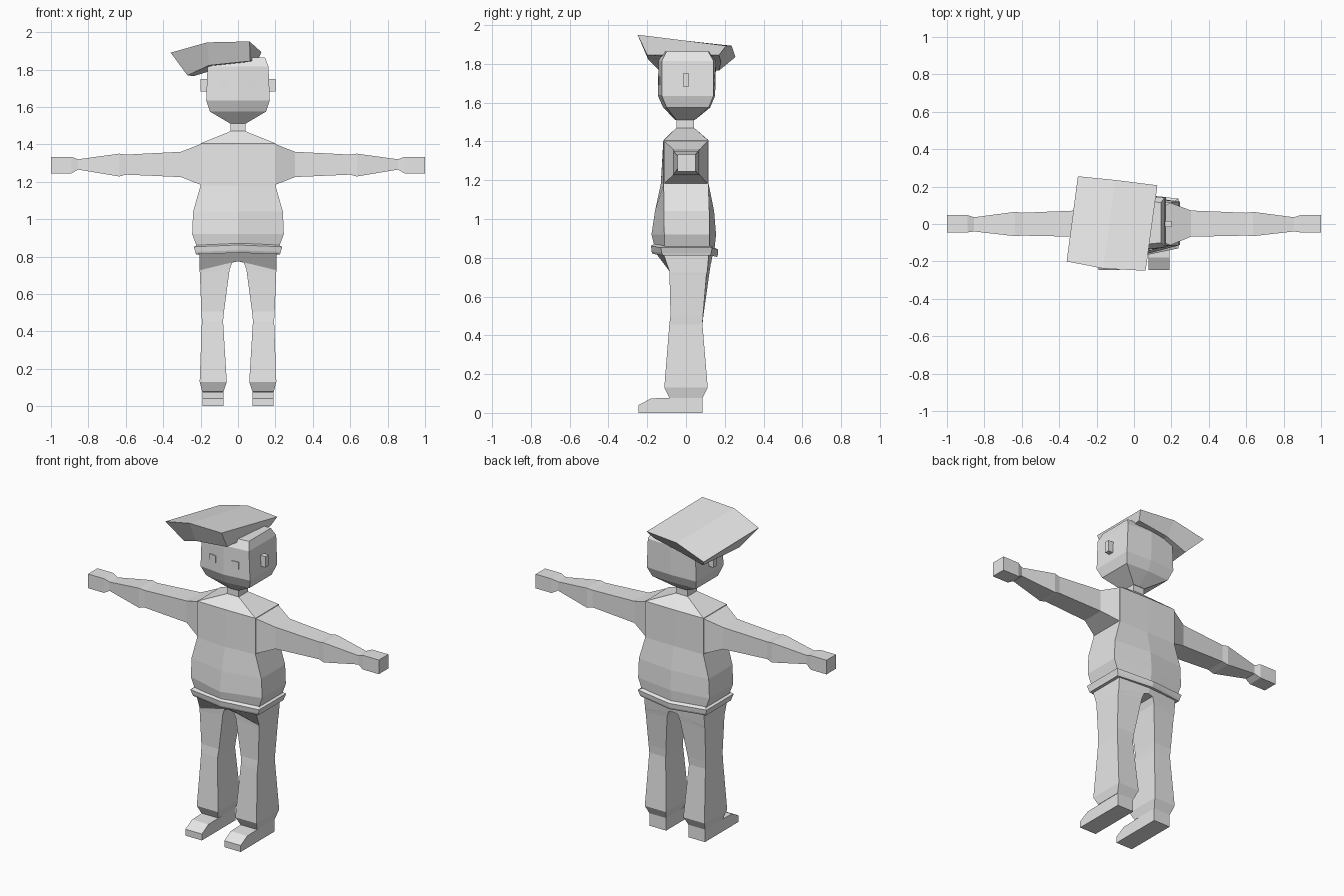
import bpy, bmesh

gray = bpy.data.materials.new("plain_gray")
gray.diffuse_color = (0.8, 0.8, 0.8, 1)


def loft(name, rings, mirror=False):
    """Skin a list of point rings, cap both ends, optionally mirror in x."""
    bm = bmesh.new()
    loops = [[bm.verts.new(p) for p in r] for r in rings]
    n = len(rings[0])
    for a, b in zip(loops, loops[1:]):
        for i in range(n):
            j = (i + 1) % n
            bm.faces.new((a[i], a[j], b[j], b[i]))
    bm.faces.new(loops[0])
    bm.faces.new(loops[-1])
    bmesh.ops.recalc_face_normals(bm, faces=bm.faces)
    me = bpy.data.meshes.new(name)
    bm.to_mesh(me)
    bm.free()
    me.materials.append(gray)
    ob = bpy.data.objects.new(name, me)
    bpy.context.collection.objects.link(ob)
    if mirror:
        ob.modifiers.new("mirror", 'MIRROR').use_mirror_merge = False
    return ob


def hexa(z, w, yf, yb, cf, cb, dz=0.0):
    """Six-sided ring: four corners plus bulging front and back centres."""
    return [(-w, yf, z), (0, cf, z + dz), (w, yf, z),
            (w, yb, z), (0, cb, z - dz), (-w, yb, z)]


def box(name, x0, x1, y0, y1, z0, z1, mirror=False):
    return loft(name, [[(x0, y0, z), (x1, y0, z), (x1, y1, z), (x0, y1, z)]
                       for z in (z0, z1)], mirror)


# Shirt body with shoulders and neck
loft("torso", [
    hexa(0.84, 0.215, -0.11, 0.12, -0.16, 0.145, 0.01),
    hexa(0.92, 0.245, -0.112, 0.12, -0.178, 0.155),
    hexa(1.04, 0.24, -0.114, 0.12, -0.16, 0.145),
    hexa(1.18, 0.2, -0.115, 0.115, -0.13, 0.117),
    hexa(1.405, 0.2, -0.115, 0.115, -0.117, 0.117),
    hexa(1.47, 0.04, -0.05, 0.042, -0.05, 0.042),
    hexa(1.52, 0.04, -0.05, 0.042, -0.05, 0.042)])

# Flared shirt hem
loft("shirt_hem", [
    hexa(0.812, 0.225, -0.12, 0.125, -0.172, 0.16, 0.008),
    hexa(0.825, 0.228, -0.125, 0.13, -0.178, 0.165, 0.008),
    hexa(0.852, 0.237, -0.13, 0.135, -0.18, 0.165, 0.01),
    hexa(0.862, 0.215, -0.112, 0.122, -0.162, 0.148, 0.01)])

# Arms: x, bottom z, top z, front y, back y
arm = [(0.19, 1.18, 1.405, -0.115, 0.115), (0.305, 1.225, 1.36, -0.068, 0.072),
       (0.60, 1.238, 1.345, -0.062, 0.06), (0.635, 1.228, 1.35, -0.065, 0.065),
       (0.855, 1.265, 1.32, -0.04, 0.036), (0.89, 1.245, 1.333, -0.045, 0.048),
       (1.0, 1.245, 1.333, -0.045, 0.048)]
loft("arm", [[(x, f, b), (x, k, b), (x, k, t), (x, f, t)]
             for x, b, t, f, k in arm], True)

# Trouser legs: inner z, outer z, inner x, outer x, then front and back y (inner, outer)
leg = [(0.83, 0.83, 0, 0.205, -0.16, -0.12, 0.14, 0.118),
       (0.775, 0.73, 0, 0.205, -0.09, -0.085, 0.13, 0.11),
       (0.77, 0.725, 0.03, 0.205, -0.088, -0.085, 0.128, 0.108),
       (0.73, 0.71, 0.045, 0.204, -0.085, -0.085, 0.122, 0.105),
       (0.505, 0.505, 0.075, 0.196, -0.08, -0.08, 0.09, 0.088),
       (0.455, 0.455, 0.08, 0.193, -0.086, -0.086, 0.085, 0.085),
       (0.13, 0.13, 0.06, 0.205, -0.112, -0.112, 0.112, 0.112),
       (0.078, 0.078, 0.077, 0.192, -0.085, -0.085, 0.085, 0.085)]
loft("trouser_leg", [[(xi, fi, zi), (xo, fo, zo), (xo, bo, zo), (xi, bi, zi)]
                     for zi, zo, xi, xo, fi, fo, bi, bo in leg], True)

# Shoes: a side profile pushed across x
shoe = [(-0.245, 0), (0.085, 0), (0.085, 0.08), (-0.18, 0.075), (-0.245, 0.04)]
loft("shoe", [[(x, y, z) for y, z in shoe] for x in (0.077, 0.19)], True)

# Head
loft("head", [
    hexa(1.51, 0.04, -0.05, 0.045, -0.055, 0.045),
    hexa(1.575, 0.15, -0.1, 0.117, -0.118, 0.125),
    hexa(1.635, 0.17, -0.125, 0.142, -0.145, 0.15),
    hexa(1.815, 0.163, -0.125, 0.142, -0.142, 0.155),
    hexa(1.863, 0.145, -0.1, 0.115, -0.115, 0.125)])

# Ears and square eye plates
box("ear", 0.15, 0.2, -0.015, 0.016, 1.682, 1.75, True)
loft("eye", [[(0.055, y - 0.005, z), (0.1, y, z), (0.1, y + 0.012, z), (0.055, y + 0.007, z)]
             for z, y in ((1.69, -0.138), (1.735, -0.138))], True)

# Swept hair slab: bent in three columns, each column front top, back top, back bottom, front bottom
loft("hair", [
    [(-0.36, -0.2, 1.89), (-0.3, 0.255, 1.835), (-0.235, 0.17, 1.765), (-0.27, -0.14, 1.768)],
    [(-0.165, -0.238, 1.945), (-0.1, 0.235, 1.893), (-0.09, 0.18, 1.81), (-0.155, -0.195, 1.822)],
    [(0.062, -0.25, 1.95), (0.125, 0.207, 1.893), (0.105, 0.17, 1.845), (0.065, -0.2, 1.845)]])
